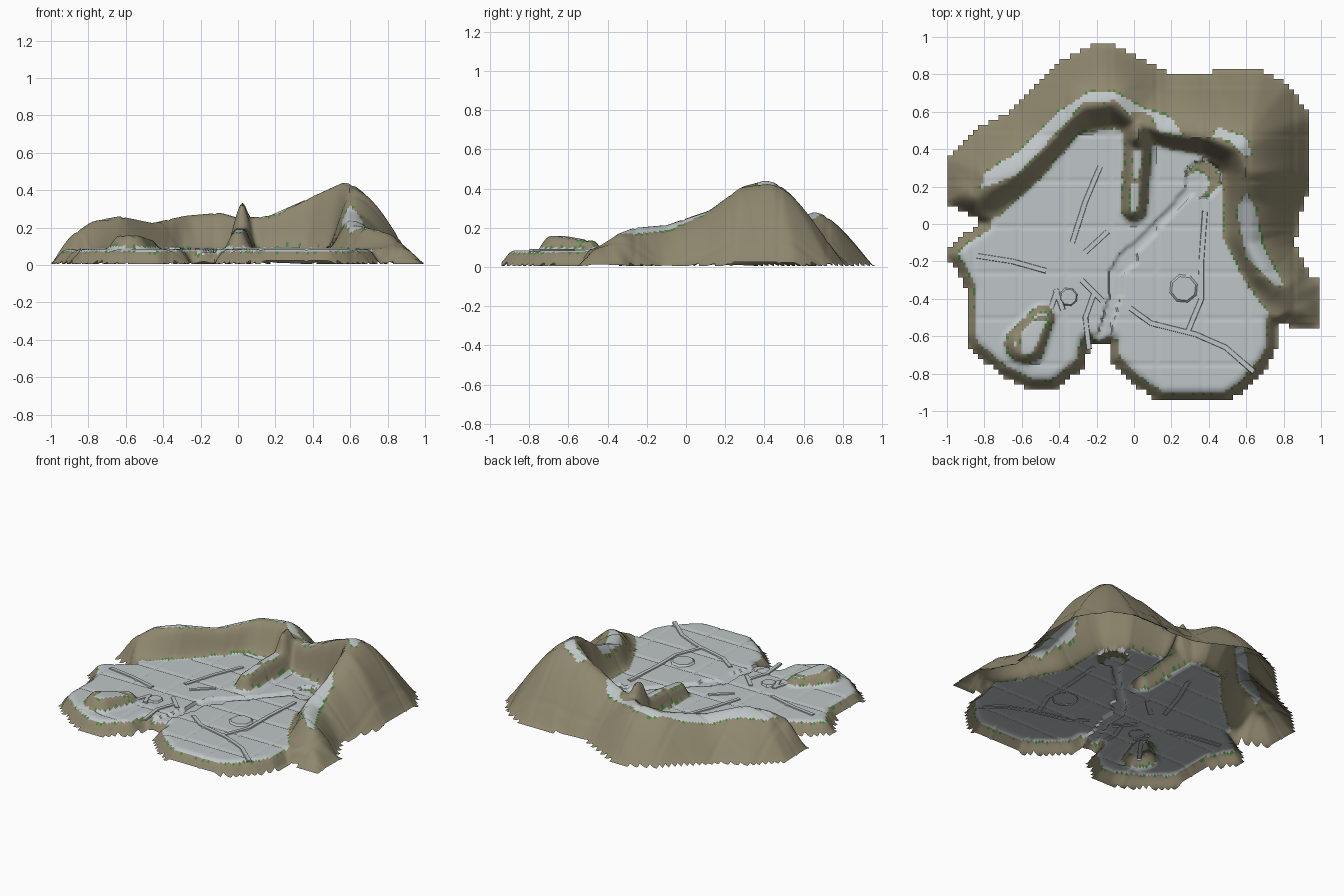
import bpy, bmesh, math, random
from mathutils import Vector

if "Cube" in bpy.data.objects:
    bpy.data.objects.remove(bpy.data.objects["Cube"])

random.seed(4)
S = 0.245 / 18          # grid cell, 18 cells per tile
FLOOR = 0.085


def material(name, rgb):
    m = bpy.data.materials.new(name)
    m.diffuse_color = (*rgb, 1)
    m.use_nodes = True
    m.node_tree.nodes["Principled BSDF"].inputs["Base Color"].default_value = m.diffuse_color
    return m


SNOW = material("pale snow", (0.52, 0.56, 0.57))
ROCK = material("brown rock", (0.27, 0.24, 0.155))
GREEN = material("moss green", (0.07, 0.22, 0.05))

# Ground outline, from one side of the stream mouth round to the other
outline = [(-.24, -.64), (-.26, -.76), (-.42, -.88), (-.56, -.88), (-.72, -.80), (-.87, -.67), (-.90, -.6),
           (-.90, -.35), (-.95, -.24), (-1, -.17), (-.97, -.1), (-.9, -.05), (-.81, .01), (-.88, .05), (-1, .11),
           (-1, .35), (-.85, .51), (-.66, .60), (-.56, .72), (-.41, .87), (-.22, .96), (-.11, .96), (.03, .89),
           (.19, .81), (.40, .80), (.42, .82), (.68, .82), (.83, .75), (.93, .60), (.95, .56), (.95, .23),
           (.89, .05), (.86, -.11), (.94, -.27), (1, -.31), (1, -.52), (.97, -.56), (.84, -.55), (.76, -.53),
           (.76, -.67), (.70, -.78), (.59, -.89), (.5, -.95), (.13, -.95), (-.02, -.84), (-.13, -.73), (-.13, -.64)]
# Foot of the inner cliff, and crest of the mountain with heights
foot = [(-.83, .01), (-.72, .04), (-.5, .24), (-.29, .48), (-.1, .51), (.03, .45), (.19, .40), (.36, .37),
        (.47, .27), (.48, -.08), (.57, -.27), (.68, -.43), (.76, -.53)]
crest = [(-.84, .15, .19), (-.77, .20, .235), (-.63, .26, .262), (-.45, .43, .225), (-.27, .63, .265), (-.1, .65, .28),
         (0, .55, .25), (.17, .48, .265), (.40, .46, .37), (.56, .40, .442), (.60, .28, .41), (.595, .12, .29),
         (.60, -.1, .215), (.69, -.27, .2), (.80, -.34, .17), (.86, -.44, .10)]
floor_poly = foot + [(.76, -2), (-2, -2), (-2, .01)]
wall_poly = crest + foot[::-1]
# Snow lying on the ledges of the mountain
ledges = [[(-.82, .19), (-.8, .27), (-.6, .40), (-.4, .60), (-.25, .70), (-.1, .70), (.05, .62), (.2, .57),
           (.26, .47), (.15, .49), (.0, .57), (-.1, .66), (-.27, .65), (-.46, .44), (-.63, .26)],
          [(.42, .47), (.45, .52), (.52, .49), (.60, .46), (.63, .36), (.58, .37), (.52, .44)],
          [(.55, .08), (.60, .17), (.65, .08), (.68, -.1), (.80, -.33), (.74, -.32), (.60, -.17)]]
# Raised spur, low hillock and stream: x, y, radius, height (negative is a cut)
spur = [(.0, .08, .075, .175), (.01, .25, .08, .195), (.02, .42, .085, .2)]
spire = [(.02, .46, .09, .335), (.025, .50, .09, .345)]
hillock = [(-.58, -.64, .125, .158), (-.49, -.50, .075, .135)]
stream = [(.34, .22, .022), (.15, .02, .022), (.0, -.13, .025), (-.03, -.18, .05), (-.1, -.26, .03),
          (-.10, -.38, .03), (-.15, -.55, .032), (-.185, -.72, .045)]
pool = (.37, .24, .1)


def inside(p, poly):
    x, y = p
    hit = False
    for a, b in zip(poly, poly[1:] + poly[:1]):
        if (a[1] > y) != (b[1] > y) and x < a[0] + (y - a[1]) * (b[0] - a[0]) / (b[1] - a[1]):
            hit = not hit
    return hit


def nearest(p, path):
    """Distance to a path, and the path values interpolated at the closest place."""
    best, val = 9.0, None
    for a, b in zip(path, path[1:]):
        dx, dy = b[0] - a[0], b[1] - a[1]
        t = max(0, min(1, ((p[0] - a[0]) * dx + (p[1] - a[1]) * dy) / (dx * dx + dy * dy)))
        d = math.hypot(p[0] - a[0] - t * dx, p[1] - a[1] - t * dy)
        if d < best:
            best, val = d, [u + t * (v - u) for u, v in zip(a, b)]
    return best, val


def smooth(t):
    t = max(0, min(1, t))
    return t * t * (3 - 2 * t)


def height(p):
    edge = nearest(p, outline)[0] if inside(p, outline) else 0
    rim = FLOOR * math.sin(min(1, edge / .075) * math.pi / 2)
    if inside(p, floor_poly):
        h = rim
    else:
        d, v = nearest(p, crest)
        if inside(p, wall_poly):
            f = nearest(p, foot)[0]
            h = FLOOR + (v[2] - FLOOR) * smooth(f / (f + d + 1e-6))
        else:
            t = edge / (edge + d + 1e-6)
            h = v[2] * (.8 * math.sin(t * math.pi / 2) + .2 * smooth(t))
    for bump, k in ((spur, 1.5), (hillock, 1.9), (spire, 1.0)):
        d, v = nearest(p, bump)
        if d < v[2]:
            h = max(h, FLOOR + (v[3] - FLOOR) * smooth((1 - d / v[2]) * k))
    return h


def pos(i, j):
    return (.12 + i * S, -.015 + j * S)


# Terrain cells, kept in two by two blocks so the border is stepped
cells = [(2 * a + u, 2 * b + v) for a in range(-43, 34) for b in range(-36, 38)
         if inside(pos(2 * a + 1, 2 * b + 1), outline) for u in (0, 1) for v in (0, 1)]
nodes = {(i + u, j + v) for i, j in cells for u in (0, 1) for v in (0, 1)}
H = {n: height(pos(*n)) for n in nodes}
for _ in range(2):
    H = {(i, j): .4 * h + .15 * sum(H.get(q, h) for q in ((i + 1, j), (i - 1, j), (i, j + 1), (i, j - 1)))
         for (i, j), h in H.items()}

bm = bmesh.new()
verts = {}
for n, h in H.items():
    x, y = pos(*n)
    d, v = nearest((x, y), stream)
    gap, cx, cy, r = d - v[2], v[0], v[1], v[2]
    dp = math.hypot(x - pool[0], y - pool[1])
    if dp - pool[2] < gap:
        gap, (cx, cy, r), d = dp - pool[2], pool, dp
    if gap < S * .5 and h > .05:
        if gap > -S * .5:                     # pull bank points onto the bank line
            k = r / max(d, 1e-6)
            x, y = cx + (x - cx) * k, cy + (y - cy) * k
        if gap < 0:
            h = min(h, .070)
    if n[0] % 18 == 0 or n[1] % 18 == 0:      # tile seam grooves
        h -= .006
    verts[n] = bm.verts.new((x, y, max(.005, h)))

tag = {}
for i, j in cells:
    f = bm.faces.new([verts[q] for q in ((i, j), (i + 1, j), (i + 1, j + 1), (i, j + 1))])
    f.smooth = True
    f.normal_update()
    c = f.calc_center_median()
    p = (c.x, c.y)
    flat = inside(p, floor_poly) and c.z > .06 and (
        abs(c.z - FLOOR) < .012 or nearest(p, stream)[0] < .06 or (f.normal.z > .96 and c.z > .12))
    bumpy = nearest(p, spire)[0] < .1
    snow = flat or (not bumpy and any(inside(p, l) for l in ledges))
    tag[i, j] = snow
    f.material_index = 0 if snow else 1
    f.index = len(tag) - 1
# Mossy flecks where snow meets rock
bm.faces.ensure_lookup_table()
for k, (i, j) in enumerate(cells):
    if not tag[i, j] and random.random() < .3 and any(
            tag.get(q) for q in ((i + 1, j), (i - 1, j), (i, j + 1), (i, j - 1))):
        bm.faces[k].material_index = 2


def finish(bm, name, mats, angle=40):
    me = bpy.data.meshes.new(name)
    bm.normal_update()
    bm.to_mesh(me)
    bm.free()
    ob = bpy.data.objects.new(name, me)
    bpy.context.collection.objects.link(ob)
    for m in mats:
        me.materials.append(m)
    bpy.context.view_layer.objects.active = ob
    ob.select_set(True)
    bpy.ops.object.shade_smooth_by_angle(angle=math.radians(angle))
    ob.select_set(False)
    return ob


finish(bm, "terrain", [SNOW, ROCK, GREEN], 50)


def prism(bm, ring, z0, z1, inset=.8):
    """Low closed slab with a narrower top."""
    c = sum((Vector(p) for p in ring), Vector((0, 0))) / len(ring)
    lo = [bm.verts.new((*p, z0)) for p in ring]
    hi = [bm.verts.new((*(c + (Vector(p) - c) * inset), z1)) for p in ring]
    bm.faces.new(hi)
    for k in range(len(ring)):
        m = (k + 1) % len(ring)
        bm.faces.new((lo[k], lo[m], hi[m], hi[k]))


# Wandering snow drifts on the floor
drifts = [[(-.18, .31), (-.26, .12), (-.33, -.1)], [(-.14, -.04), (-.26, -.15)],
          [(-.84, -.17), (-.65, -.20), (-.47, -.25)], [(-.57, -.63), (-.45, -.47), (-.41, -.35)],
          [(-.42, -.35), (-.38, -.46)], [(-.28, -.30), (-.17, -.41)], [(-.21, -.36), (-.26, -.5), (-.24, -.67)],
          [(.38, .07), (.36, -.2), (.36, -.4), (.29, -.57)],
          [(-.02, -.45), (.09, -.53), (.33, -.59), (.49, -.66), (.64, -.79)]]
bm = bmesh.new()
for path in drifts:
    pts = [Vector(p) for p in path]
    rows = []
    for k, p in enumerate(pts):
        t = (pts[min(k + 1, len(pts) - 1)] - pts[max(k - 1, 0)]).normalized()
        n = Vector((-t.y, t.x)) * .015
        rows.append([bm.verts.new((*(p + n * o), z)) for o, z in ((1, .080), (.8, .091), (-.8, .091), (-1, .080))])
    for a, b in zip(rows, rows[1:]):
        for m in range(3):
            bm.faces.new((a[m], a[m + 1], b[m + 1], b[m]))
    for r in (rows[0][::-1], rows[-1]):
        bm.faces.new(r)
bmesh.ops.recalc_face_normals(bm, faces=bm.faces)
finish(bm, "snow_drifts", [SNOW], 20)

# Flat faceted boulders
bm = bmesh.new()
for x, y, r, n in ((-.35, -.39, .053, 8), (.265, -.345, .083, 8)):
    prism(bm, [(x + r * math.cos(a), y + r * math.sin(a)) for a in (math.tau * k / n + .3 for k in range(n))],
          .080, .096)
finish(bm, "flat_boulders", [SNOW], 20)
